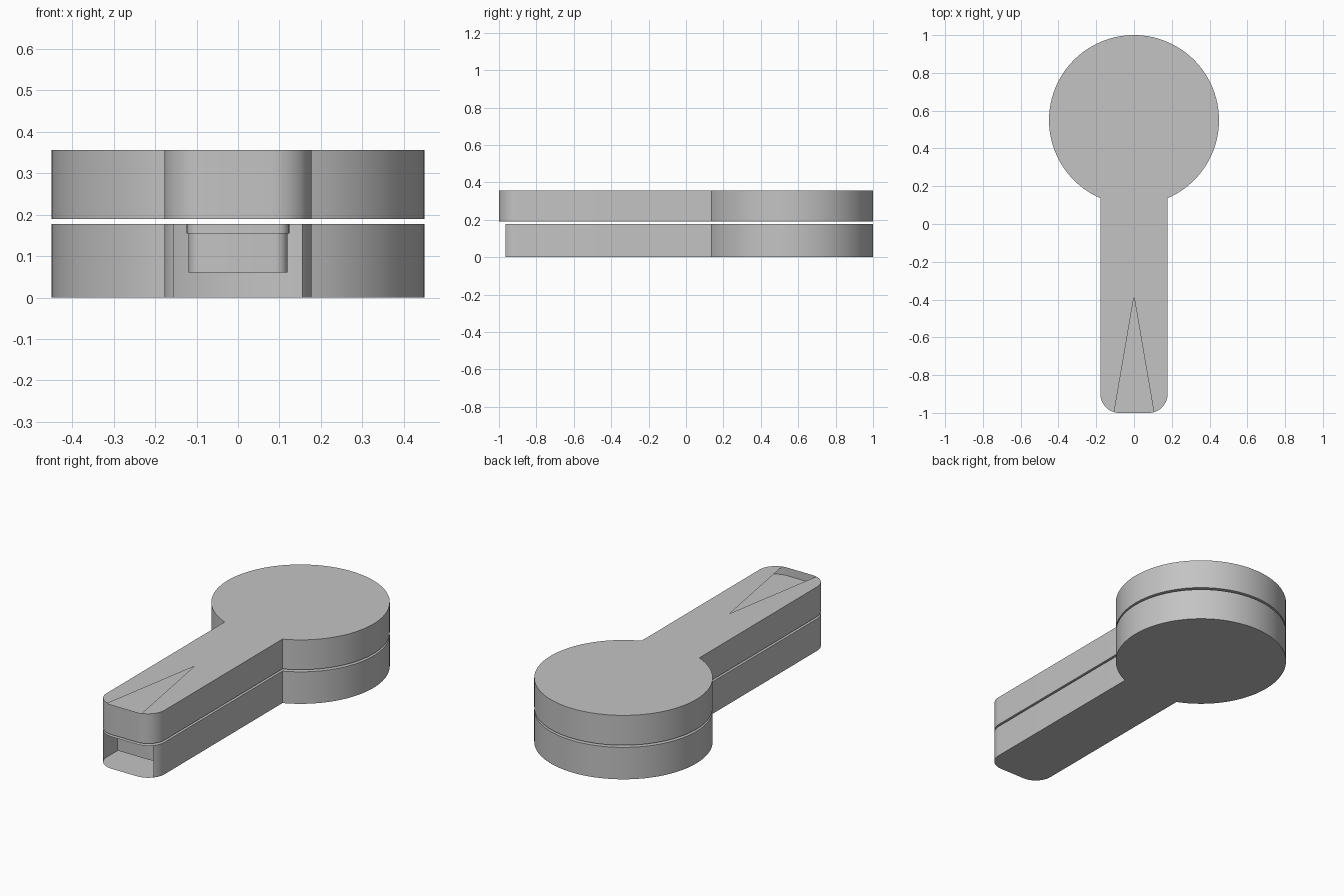
import bpy, bmesh, math

if "Cube" in bpy.data.objects:
    bpy.data.objects.remove(bpy.data.objects["Cube"], do_unlink=True)

GREY = 0.55
mat = bpy.data.materials.new("plain_grey")
mat.use_nodes = True
mat.diffuse_color = (GREY, GREY, GREY, 1)
mat.node_tree.nodes["Principled BSDF"].inputs["Base Color"].default_value = (GREY, GREY, GREY, 1)

HALF, CORNER = 0.178, 0.1        # handle half width and corner radius
DISC_Y, DISC_R = 0.55, 0.45      # round head
SLOT, NOTCH = 0.155, 0.105       # half widths of front opening and top cut-out


def finish(bm, name):
    mesh = bpy.data.meshes.new(name)
    bm.to_mesh(mesh)
    bm.free()
    mesh.materials.append(mat)
    ob = bpy.data.objects.new(name, mesh)
    bpy.context.collection.objects.link(ob)
    bpy.ops.object.select_all(action='DESELECT')
    ob.select_set(True)
    bpy.context.view_layer.objects.active = ob
    bpy.ops.object.shade_smooth_by_angle(angle=math.radians(30))
    return ob


def keyhole():
    """Counter-clockwise outline: front right corner, round head, front left corner."""
    cx, cy = HALF - CORNER, CORNER - 1
    steps = 12
    angles = [math.pi / 2 * i / steps for i in range(steps + 1)]
    angles += [math.acos((x - cx) / CORNER) for x in (SLOT, NOTCH)]
    corner = [(cx + CORNER * math.cos(a), cy - CORNER * math.sin(a))
              for a in sorted(angles, reverse=True)]
    start = -math.acos(HALF / DISC_R)
    sweep = math.pi - 2 * start
    n = 96
    head = [(DISC_R * math.cos(start + sweep * i / n),
             DISC_Y + DISC_R * math.sin(start + sweep * i / n)) for i in range(n + 1)]
    return corner + head + [(-x, y) for x, y in reversed(corner)]


outline = keyhole()


def ring(bm, z):
    return [bm.verts.new((x, y, z)) for x, y in outline]


def walls(bm, low, high, keep=lambda x, y: True):
    for i in range(len(low)):
        j = (i + 1) % len(low)
        mid = (low[i].co + low[j].co) / 2
        if keep(mid.x, mid.y):
            bm.faces.new((low[i], low[j], high[j], high[i]))


# Lower shell, open at the front end
bm = bmesh.new()
low, high = ring(bm, 0), ring(bm, 0.178)
walls(bm, low, high, lambda x, y: y > -0.8 or abs(x) > SLOT)
bm.faces.new(low[::-1])
bm.faces.new(high)
finish(bm, "lower_shell")

# Upper shell, with a tapered cut-out in its top skin
bm = bmesh.new()
low, high = ring(bm, 0.19), ring(bm, 0.356)
walls(bm, low, high)
bm.faces.new(low[::-1])
apex = bm.verts.new((0, -0.385, 0.356))
bm.faces.new([v for v in high
              if v.co.y > -0.8 or abs(v.co.x) > NOTCH - 0.0001] + [apex])
finish(bm, "upper_shell")

# Plate seen through the cut-out
bm = bmesh.new()
bm.faces.new(ring(bm, 0.311))
finish(bm, "inner_plate")


def rounded_block(name, half, y0, y1, z0, z1, radius):
    bm = bmesh.new()
    bmesh.ops.create_cube(bm, size=1)
    for v in bm.verts:
        v.co.x *= 2 * half
        v.co.y = y0 if v.co.y < 0 else y1
        v.co.z = z0 if v.co.z < 0 else z1
    upright = [e for e in bm.edges
               if abs(e.verts[0].co.z - e.verts[1].co.z) > 0.001]
    bmesh.ops.bevel(bm, geom=upright, offset=radius, segments=6,
                    profile=0.5, affect='EDGES')
    return finish(bm, name)


# Plug hanging inside the front opening
rounded_block("plug", 0.12, -0.91, -0.6, 0.06, 0.155, 0.03)
rounded_block("plug_collar", 0.124, -0.915, -0.595, 0.154, 0.177, 0.03)
